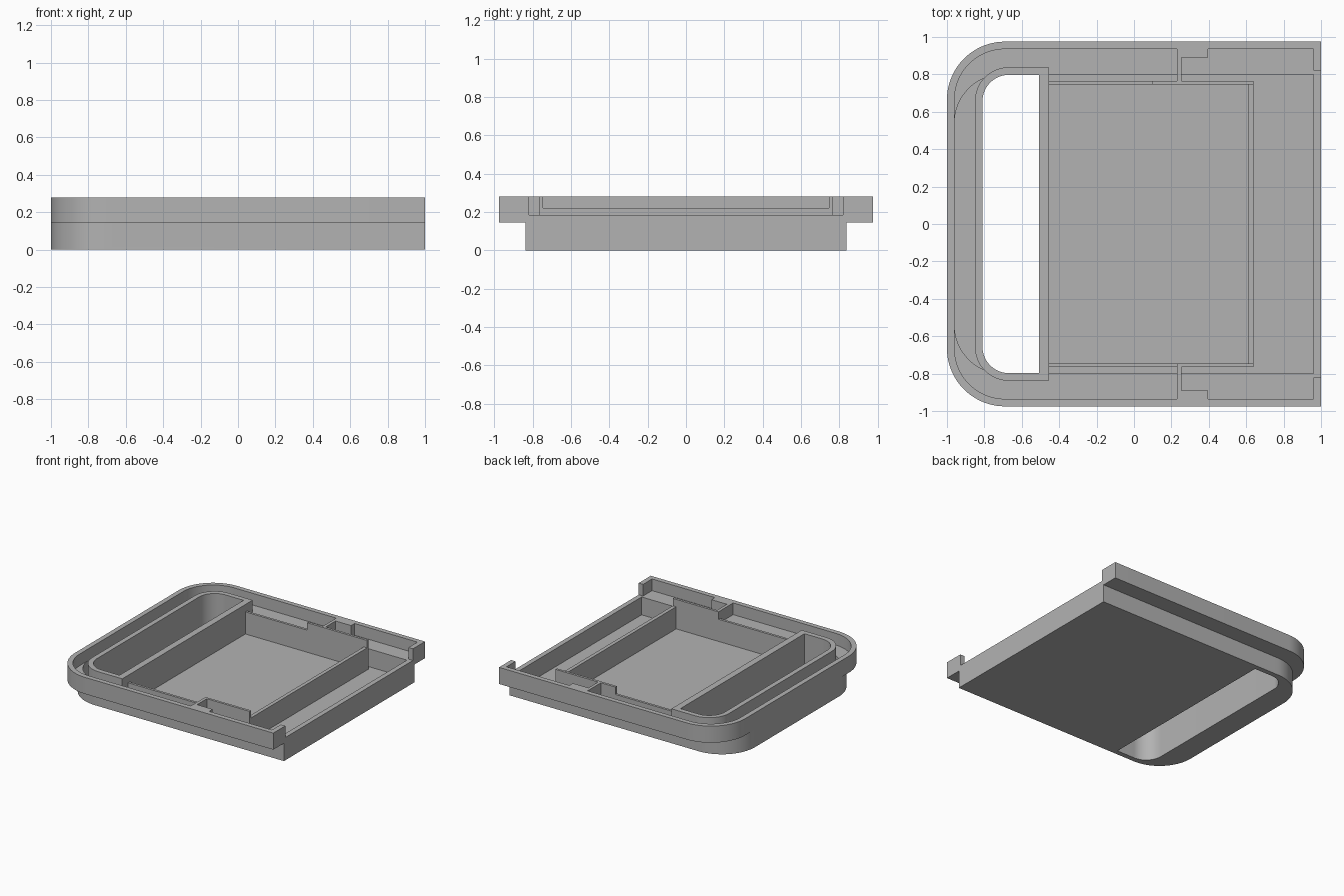
import bpy, bmesh
from math import sin, cos, pi
from mathutils import Vector

cube = bpy.data.objects.get("Cube")
if cube:
    bpy.data.objects.remove(cube, do_unlink=True)

grey = bpy.data.materials.new("plain grey")
grey.use_nodes = True
grey.diffuse_color = (0.45, 0.45, 0.45, 1)
grey.node_tree.nodes["Principled BSDF"].inputs["Base Color"].default_value = grey.diffuse_color

FLOOR, UNDER, SHELF, LOW, TOP = 0.04, 0.145, 0.185, 0.22, 0.28
WALL = 0.04


def prism(name, points, direction):
    """Extrude a closed outline along a direction."""
    bm = bmesh.new()
    face = bm.faces.new([bm.verts.new(p) for p in points])
    ext = bmesh.ops.extrude_face_region(bm, geom=[face], use_keep_orig=True)
    moved = [g for g in ext["geom"] if isinstance(g, bmesh.types.BMVert)]
    bmesh.ops.translate(bm, verts=moved, vec=Vector(direction))
    bmesh.ops.recalc_face_normals(bm, faces=bm.faces)
    mesh = bpy.data.meshes.new(name)
    bm.to_mesh(mesh)
    bm.free()
    mesh.materials.append(grey)
    obj = bpy.data.objects.new(name, mesh)
    bpy.context.collection.objects.link(obj)
    return obj


def slab(name, x0, x1, half, radius, z0, z1, steps=20):
    """Slab symmetric in y, with round corners at its x0 end only."""
    pts = [(x1, -half, z0), (x1, half, z0)]
    for sign, start in ((1, pi / 2), (-1, pi)):
        for i in range(steps + 1):
            a = start + i * pi / 2 / steps
            pts.append((x0 + radius + radius * cos(a),
                        sign * (half - radius) + radius * sin(a), z0))
    return prism(name, pts, (0, 0, z1 - z0))


def box(name, x0, x1, y0, y1, z0, z1):
    pts = [(x0, y0, z0), (x1, y0, z0), (x1, y1, z0), (x0, y1, z0)]
    return prism(name, pts, (0, 0, z1 - z0))


def combine(target, other, operation):
    """Apply a boolean and discard the helper."""
    mod = target.modifiers.new("combine", "BOOLEAN")
    mod.operation, mod.solver, mod.object = operation, "EXACT", other
    bpy.context.view_layer.objects.active = target
    bpy.ops.object.modifier_apply(modifier=mod.name)
    bpy.data.objects.remove(other, do_unlink=True)


# Tray shell: narrow lower body under a wider rim
tray = slab("tray", -1, 1, 0.838, 0.3, 0, SHELF - 0.02)
combine(tray, slab("rim", -1, 1, 0.975, 0.31, UNDER, TOP), "UNION")

# Hollows: wide above the shelf, narrower down to the floor, open at one end
combine(tray, slab("rim_hollow", -1 + WALL, 1 - WALL, 0.935, 0.27, SHELF, 0.4), "DIFFERENCE")
combine(tray, slab("body_hollow", -1 + WALL, 1 - WALL, 0.8, 0.26, FLOOR, 0.4), "DIFFERENCE")
combine(tray, box("end_gap", 0.9, 1.1, -0.82, 0.82, SHELF, 0.4), "DIFFERENCE")

# Sleeve around the through slot
combine(tray, slab("sleeve", -0.85, -0.455, 0.838, 0.18, FLOOR - 0.02, TOP), "UNION")
combine(tray, slab("slot", -0.81, -0.508, 0.797, 0.14, -0.1, 0.4), "DIFFERENCE")

bpy.ops.object.select_all(action="DESELECT")
tray.select_set(True)
bpy.context.view_layer.objects.active = tray
bpy.ops.object.shade_smooth_by_angle(angle=pi / 6)

# Inner compartment: low cross wall and two stepped side walls
box("cross_wall", 0.61, 0.64, -0.745, 0.745, FLOOR, LOW)
for side, s, step in (("front", -1, 0.23), ("back", 1, 0.1)):
    outline = [(-0.455, FLOOR), (0.64, FLOOR), (0.64, TOP), (step, TOP), (step, LOW), (-0.455, LOW)]
    prism(side + "_inner_wall", [(x, s * 0.745, z) for x, z in outline], (0, s * 0.02, 0))

    # Rib from the inner wall to the rim, with a thick pad beside it
    rib = [(0.765, FLOOR), (0.8, FLOOR), (0.8, SHELF), (0.935, SHELF), (0.935, TOP), (0.765, TOP)]
    prism(side + "_rib", [(0.23, s * y, z) for y, z in rib], (0.025, 0, 0))
    box(side + "_rim_pad", 0.255, 0.395, *sorted((s * 0.89, s * 0.935)), SHELF, TOP)
